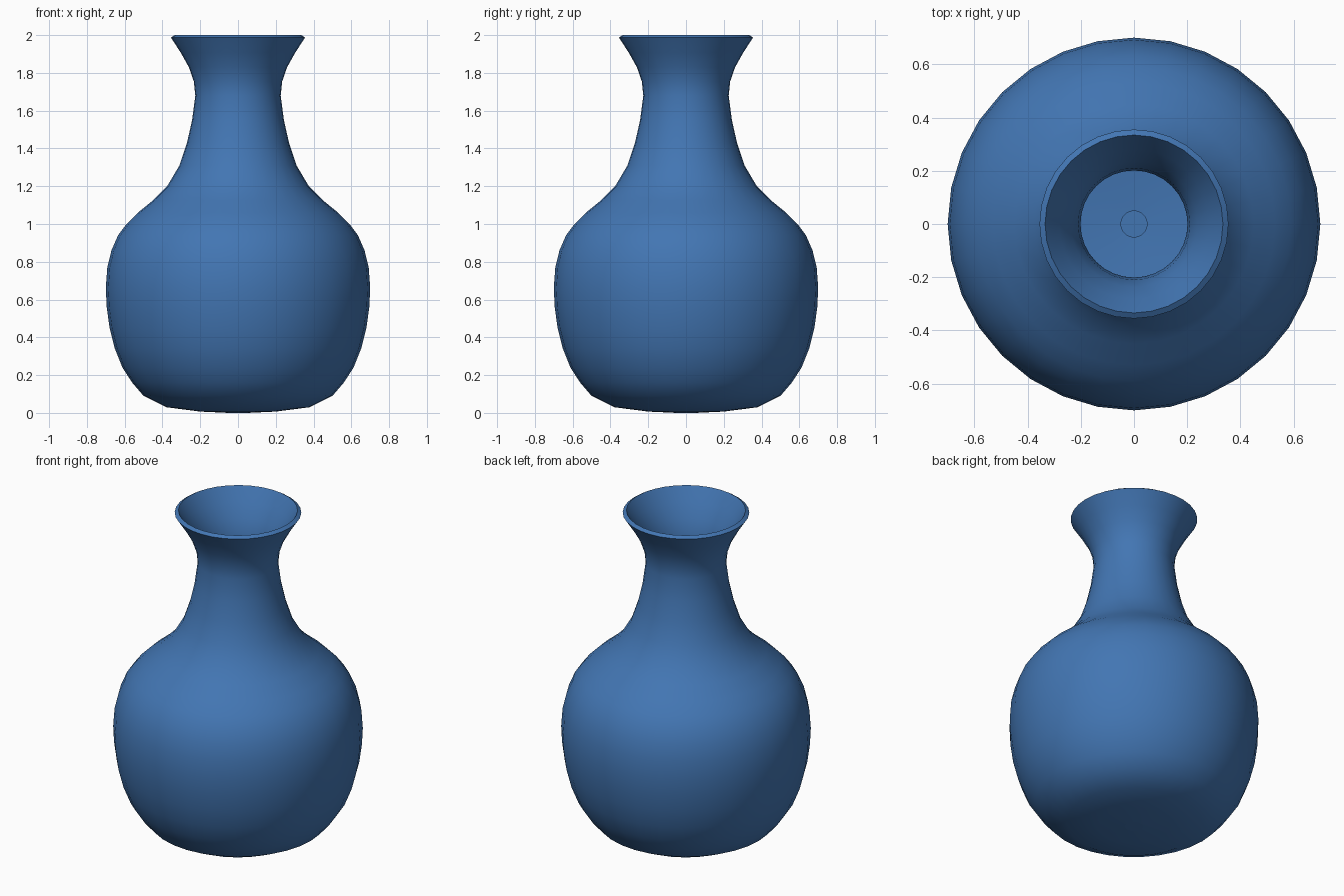
import bpy, bmesh, math

if "Cube" in bpy.data.objects:
    bpy.data.objects.remove(bpy.data.objects["Cube"])

SEGMENTS = 32
WALL = 0.025

glaze = bpy.data.materials.new("blue glaze")
glaze.diffuse_color = (0.055, 0.18, 0.45, 1)
glaze.use_nodes = True
glaze.node_tree.nodes["Principled BSDF"].inputs["Base Color"].default_value = glaze.diffuse_color

# Outer profile from base to rim: (radius, height)
PROFILE = [(0.05, 0.0), (0.20, 0.007), (0.38, 0.03), (0.50, 0.09),
           (0.56, 0.16), (0.612, 0.24), (0.652, 0.34), (0.68, 0.45),
           (0.695, 0.56), (0.70, 0.66), (0.692, 0.77), (0.67, 0.86),
           (0.635, 0.94), (0.59, 1.00), (0.53, 1.06), (0.45, 1.125),
           (0.375, 1.20), (0.31, 1.31), (0.27, 1.43), (0.243, 1.55),
           (0.226, 1.68), (0.234, 1.755), (0.26, 1.83), (0.303, 1.907),
           (0.355, 1.987)]


def make_ring(bm, radius, z):
    step = 2 * math.pi / SEGMENTS
    return [bm.verts.new((radius * math.cos(i * step), radius * math.sin(i * step), z))
            for i in range(SEGMENTS)]


def finish(bm, name):
    mesh = bpy.data.meshes.new(name)
    bm.to_mesh(mesh)
    bm.free()
    mesh.materials.append(glaze)
    obj = bpy.data.objects.new(name, mesh)
    bpy.context.collection.objects.link(obj)
    bpy.ops.object.select_all(action='DESELECT')
    obj.select_set(True)
    bpy.context.view_layer.objects.active = obj
    return obj


# Vase body: lathed shell, thickened inwards
bm = bmesh.new()
rings = [make_ring(bm, r, z) for r, z in PROFILE]
for low, high in zip(rings, rings[1:]):
    for i in range(SEGMENTS):
        j = (i + 1) % SEGMENTS
        bm.faces.new((low[i], low[j], high[j], high[i]))
body = finish(bm, "vase_body")
wall = body.modifiers.new("wall", 'SOLIDIFY')
wall.thickness = WALL
wall.offset = -1
bpy.ops.object.modifier_apply(modifier=wall.name)
bpy.ops.object.shade_smooth_by_angle(angle=math.radians(40))

# Base disc: closes the small opening in the floor
bm = bmesh.new()
bm.faces.new(list(reversed(make_ring(bm, 0.05, 0.0))))
finish(bm, "base_disc")
